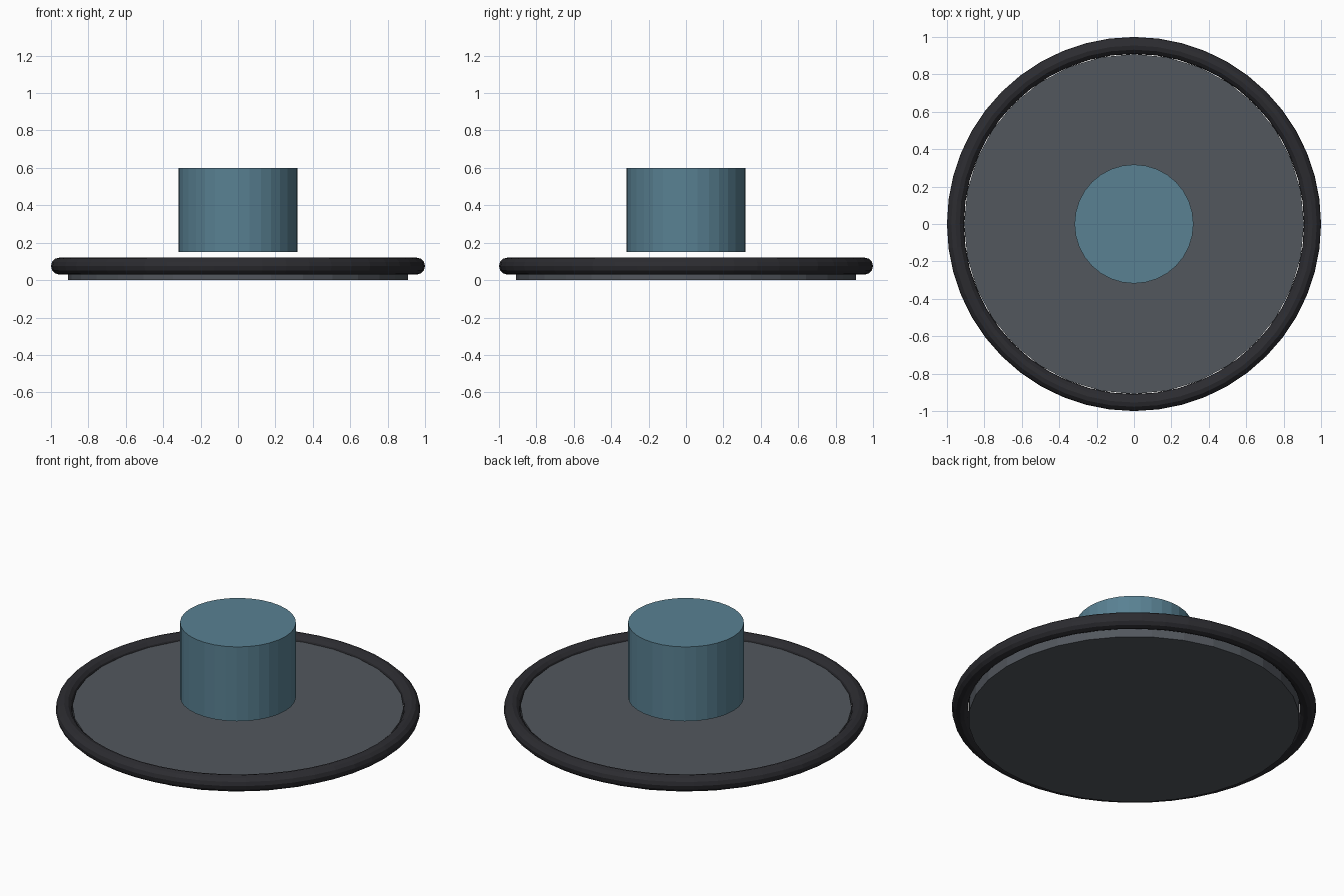
import bpy

if "Cube" in bpy.data.objects:
    bpy.data.objects.remove(bpy.data.objects["Cube"])


def paint(obj, name, color):
    mat = bpy.data.materials.new(name)
    mat.diffuse_color = color
    mat.use_nodes = True
    mat.node_tree.nodes["Principled BSDF"].inputs["Base Color"].default_value = mat.diffuse_color
    obj.data.materials.append(mat)


def cylinder(name, radius, z0, z1, color):
    bpy.ops.mesh.primitive_cylinder_add(
        vertices=32, radius=radius, depth=z1 - z0, location=(0, 0, (z0 + z1) / 2))
    obj = bpy.context.object
    obj.name = name
    paint(obj, name + "_paint", color)
    return obj


# Flat base plate
cylinder("base_plate", 0.909, 0.0, 0.091, (0.085, 0.095, 0.11, 1))

# Rounded rim around the plate
bpy.ops.mesh.primitive_torus_add(
    major_radius=0.9545, minor_radius=0.0455, major_segments=48, minor_segments=12,
    location=(0, 0, 0.075))
rim = bpy.context.object
rim.name = "rim"
paint(rim, "rim_paint", (0.025, 0.025, 0.03, 1))

# Central knob hovering just above the plate
cylinder("center_knob", 0.318, 0.15, 0.60, (0.1, 0.22, 0.29, 1))
